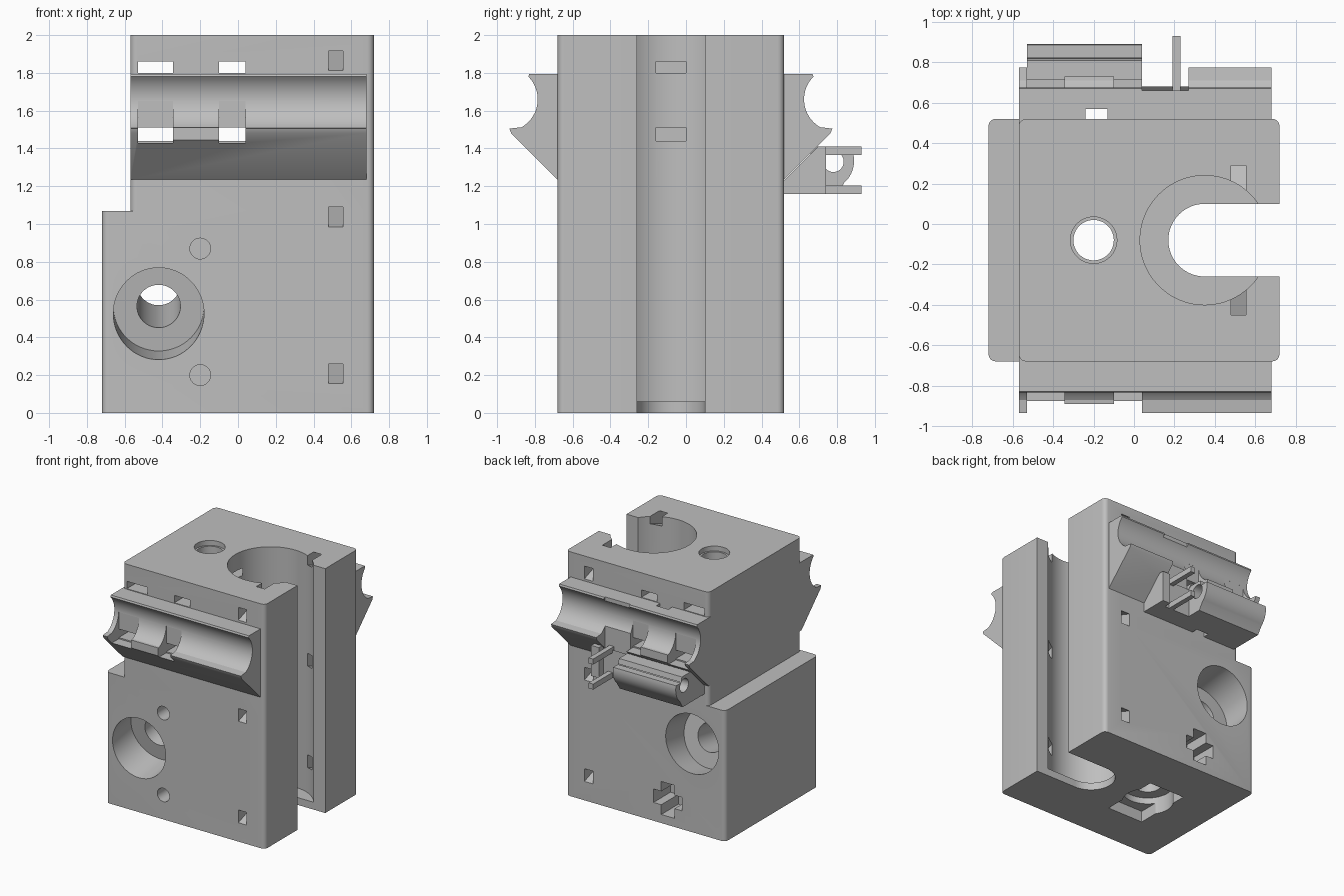
import bpy, bmesh, math
from mathutils import Matrix, Vector

cube = bpy.data.objects.get("Cube")
if cube:
    bpy.data.objects.remove(cube)

GREY = (0.52, 0.52, 0.52, 1)
plastic = bpy.data.materials.new("grey_plastic")
plastic.use_nodes = True
plastic.diffuse_color = GREY
plastic.node_tree.nodes["Principled BSDF"].inputs["Base Color"].default_value = GREY


def finish(name, bm):
    bmesh.ops.recalc_face_normals(bm, faces=bm.faces)
    me = bpy.data.meshes.new(name)
    bm.to_mesh(me)
    bm.free()
    me.materials.append(plastic)
    ob = bpy.data.objects.new(name, me)
    bpy.context.collection.objects.link(ob)
    return ob


def box(name, x, y, z, corner=0):
    """Box from ranges, optionally with rounded upright edges."""
    bm = bmesh.new()
    bmesh.ops.create_cube(bm, size=1)
    for v in bm.verts:
        v.co = Vector([r[0] if c < 0 else r[1] for c, r in zip(v.co, (x, y, z))])
    if corner:
        edges = [e for e in bm.edges
                 if abs(e.verts[0].co.z - e.verts[1].co.z) > 0.01]
        bmesh.ops.bevel(bm, geom=edges, offset=corner, segments=5,
                        profile=0.5, affect='EDGES')
    return finish(name, bm)


def rod(name, a, b, radius, sides=64):
    """Cylinder between two points."""
    a, b = Vector(a), Vector(b)
    d = b - a
    turn = d.to_track_quat('Z', 'Y').to_matrix().to_4x4()
    bm = bmesh.new()
    bmesh.ops.create_cone(bm, cap_ends=True, segments=sides, radius1=radius,
                          radius2=radius, depth=d.length,
                          matrix=Matrix.Translation((a + b) / 2) @ turn)
    return finish(name, bm)


def profile(name, points, x):
    """Extrude a y-z outline along x."""
    bm = bmesh.new()
    face = bm.faces.new([bm.verts.new((x[0], y, z)) for y, z in points])
    out = bmesh.ops.extrude_face_region(bm, geom=[face])
    for v in out["geom"]:
        if isinstance(v, bmesh.types.BMVert):
            v.co.x = x[1]
    return finish(name, bm)


def combine(ob, tool, how='DIFFERENCE'):
    mod = ob.modifiers.new("cut", 'BOOLEAN')
    mod.operation, mod.solver, mod.object = how, 'EXACT', tool
    bpy.context.view_layer.objects.active = ob
    bpy.ops.object.modifier_apply(modifier=mod.name)


def cut(ob, *tools):
    for t in tools:
        combine(ob, t)
        bpy.data.objects.remove(t)


def arc(cy, cz, r, start, end, n=20):
    return [(cy + r * math.cos(math.radians(start + (end - start) * i / n)),
             cz + r * math.sin(math.radians(start + (end - start) * i / n)))
            for i in range(n + 1)]


MID = -0.08                       # centre plane of the block in y
FRONT, BACK = -0.68, 0.52
COLUMNS = [(-0.53, -0.345), (-0.10, 0.04)]

# Main block: wide base and narrower top
body = box("main_block", (-0.72, 0.72), (FRONT, BACK), (0, 1.07), 0.035)
top = box("top_block", (-0.57, 0.72), (FRONT, BACK), (1.07, 2), 0.035)
combine(body, top, 'UNION')
bpy.data.objects.remove(top)

# Upright bore with its open slot
cut(body,
    rod("bore", (0.35, MID, 0.06), (0.35, MID, 2.1), 0.32, 96),
    rod("bore_floor_hole", (0.35, MID, -0.1), (0.35, MID, 0.2), 0.18),
    box("bore_slot", (0.35, 1), (MID - 0.18, MID + 0.18), (-0.1, 2.1)))

# Upright screw hole with a recess underneath
cut(body,
    rod("screw_hole", (-0.2, MID, -0.1), (-0.2, MID, 2.1), 0.10),
    rod("screw_lip", (-0.2, MID, 1.96), (-0.2, MID, 2.1), 0.115),
    rod("nut_recess", (-0.2, MID, -0.1), (-0.2, MID, 0.14), 0.19),
    box("nut_slot", (-0.36, -0.04), (-0.34, 0.14), (-0.1, 0.09)))

# Sloping cross hole, counterbored at both ends
axis = lambda y: (-0.42, y, 0.525 + (y - FRONT) * 0.165)
cut(body,
    rod("cross_hole", axis(-0.8), axis(0.7), 0.115),
    rod("front_counterbore", axis(-0.9), axis(-0.44), 0.24),
    rod("back_counterbore", axis(0.28), axis(0.8), 0.24))

# Small front screw holes and the cross-shaped pocket at the back
for z in (0.20, 0.87):
    cut(body, rod("small_hole", (-0.2, -0.8, z), (-0.2, -0.3, z), 0.055, 32))
cut(body,
    box("pocket_wide", (-0.33, -0.07), (0.3, 0.6), (0.15, 0.26)),
    box("pocket_tall", (-0.26, -0.14), (0.3, 0.6), (0.07, 0.34)))

# Sloped tie openings from both faces into the bore
for z in (0.207, 1.037, 1.865):
    for side in (-1, 1):
        face = MID + side * 0.6
        y0, y1 = face + side * 0.1, MID + side * 0.2
        lift = lambda y: z + abs(y - face) * 0.36 * (1 if abs(y - MID) < 0.6 else -1)
        cut(body, profile("tie_opening", [
            (y0, lift(y0) - 0.052), (y1, lift(y1) - 0.052),
            (y1, lift(y1) + 0.052), (y0, lift(y0) + 0.052)], (0.48, 0.555)))


def tie_slots():
    return [box("tie_slot", x, (-1.2, 1.2), z)
            for x in COLUMNS for z in ((1.80, 1.86), (1.44, 1.51))]


cut(body, *tie_slots())

# Rod holders on the front and back
holders = []
for name, side, reach in (("front_rod_holder", -1, 0.85), ("back_rod_holder", 1, 0.85)):
    groove = arc(0.875, 1.66, 0.17, 252, 135)
    outline = [(0.56, 1.235), (0.60, 1.235), (reach - 0.005, 1.48), (0.855, 1.505)]
    outline += groove[2:] + [(0.75, 1.795), (0.56, 1.795)]
    ob = profile(name, [(MID + side * y, z) for y, z in outline], (-0.57, 0.68))
    cut(ob, *tie_slots())
    gap = lambda a: sorted((MID + side * a, MID + side * 1.2))
    for x in COLUMNS:
        cut(ob, box("tie_channel", x, gap(0.705), (1.43, 1.65)))
    cut(ob, box("lip_trim", (-0.345, -0.10), gap(0.81), (1.2, 1.7)))
    holders.append(ob)

# Clearance in the back holder for the arm and a vertical slit
cut(holders[1],
    box("arm_gap", (0.04, 0.27), (0.66, 1.2), (1.1, 1.9)),
    box("slit", (-0.24, -0.13), (BACK, 0.57), (1.1, 1.9)))

# Round-nosed carrier under the back holder, with a bore along it
wedge = [(0.50, 1.16), (0.74, 1.16), (0.74, 1.41), (0.70, 1.41), (0.50, 1.21)]
nose = [(0.50, 1.16), (0.80, 1.16)] + arc(0.735, 1.335, 0.155, -48, 12, 12)
nose += [(0.82, 1.365), (0.81, 1.41), (0.70, 1.41), (0.50, 1.21)]
carrier = profile("carrier", nose, (-0.53, 0.04))
cut(carrier,
    rod("carrier_bore", (-0.7, 0.78, 1.33), (0.2, 0.78, 1.33), 0.055, 32),
    box("slit", (-0.24, -0.13), (BACK, 0.57), (1.1, 1.9)))

# Clip: side wedge, back plate and two prongs
profile("clip_wedge", wedge, (0.27, 0.34))
profile("clip_plate", [(0.50, 1.16), (0.68, 1.16), (0.68, 1.39), (0.50, 1.21)],
        (0.04, 0.27))
for name, z in (("lower_prong", (1.16, 1.205)), ("upper_prong", (1.365, 1.41))):
    box(name, (0.19, 0.23), (0.66, 0.93), z)

# Smooth the round surfaces while keeping edges crisp
for ob in bpy.context.scene.objects:
    ob.select_set(ob.type == 'MESH')
bpy.context.view_layer.objects.active = body
bpy.ops.object.shade_smooth_by_angle(angle=math.radians(25))
